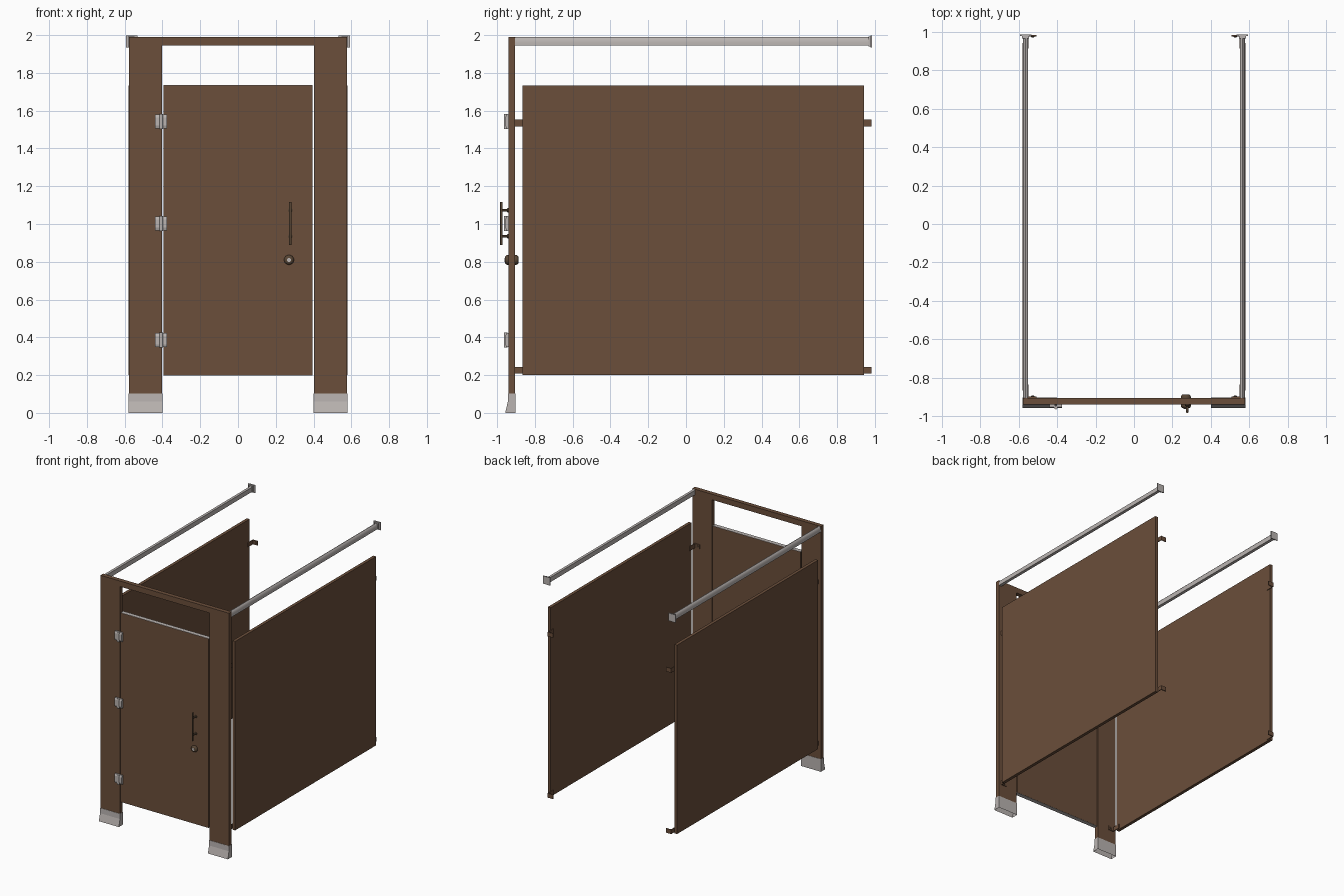
import bpy, bmesh, math
from mathutils import Vector, Matrix

if "Cube" in bpy.data.objects:
    bpy.data.objects.remove(bpy.data.objects["Cube"])


def material(name, rgb):
    m = bpy.data.materials.new(name)
    m.diffuse_color = (*rgb, 1)
    m.use_nodes = True
    m.node_tree.nodes["Principled BSDF"].inputs["Base Color"].default_value = m.diffuse_color
    return m


BROWN = material("brown panel", (0.145, 0.077, 0.043))
STEEL = material("brushed steel", (0.49, 0.455, 0.44))
BRONZE = material("dark bronze", (0.095, 0.06, 0.035))


def finish(name, bm, mat, smooth=False):
    bmesh.ops.recalc_face_normals(bm, faces=bm.faces)
    me = bpy.data.meshes.new(name)
    bm.to_mesh(me)
    bm.free()
    me.materials.append(mat)
    ob = bpy.data.objects.new(name, me)
    bpy.context.collection.objects.link(ob)
    if smooth:
        bpy.context.view_layer.objects.active = ob
        ob.select_set(True)
        bpy.ops.object.shade_smooth_by_angle(angle=math.radians(35))
        ob.select_set(False)
    return ob


def box(name, x, y, z, mat):
    bm = bmesh.new()
    bmesh.ops.create_cube(bm, size=1)
    for v in bm.verts:
        v.co = [(a + b) / 2 + c * (b - a) for c, (a, b) in zip(v.co, (x, y, z))]
    return finish(name, bm, mat)


def prism(name, pts, offset, mat, smooth=False):
    """Closed outline of 3D points pushed along an offset."""
    bm = bmesh.new()
    f = bm.faces.new([bm.verts.new(p) for p in pts])
    r = bmesh.ops.extrude_face_region(bm, geom=[f], use_keep_orig=True)
    bmesh.ops.translate(bm, vec=offset,
                        verts=[g for g in r["geom"] if isinstance(g, bmesh.types.BMVert)])
    return finish(name, bm, mat, smooth)


def lathe(name, profile, origin, axis, mat, n=20):
    """Spin (radius, distance) pairs about an axis through origin."""
    bm = bmesh.new()
    rings = [[bm.verts.new((r * math.cos(2 * math.pi * i / n),
                            r * math.sin(2 * math.pi * i / n), d)) for i in range(n)]
             for r, d in profile]
    for a, b in zip(rings, rings[1:]):
        for i in range(n):
            bm.faces.new((a[i], a[(i + 1) % n], b[(i + 1) % n], b[i]))
    bm.faces.new(rings[0])
    bm.faces.new(rings[-1])
    rot = Vector((0, 0, 1)).rotation_difference(Vector(axis)).to_matrix().to_4x4()
    bm.transform(Matrix.Translation(origin) @ rot)
    return finish(name, bm, mat, True)


def span(s, a, b):
    return tuple(sorted((s * a, s * b)))


FRONT, BACK = -0.94, -0.905

# Front frame: two pilasters joined by a header
outline = [(-.577, .09), (-.577, 1.99), (.577, 1.99), (.577, .09),
           (.402, .09), (.402, 1.945), (-.402, 1.945), (-.402, .09)]
prism("front_frame", [(x, FRONT, z) for x, z in outline], (0, BACK - FRONT, 0), BROWN)

# Door with metal strips along its top and bottom edges
box("door", (-.395, .395), (FRONT, BACK), (.2, 1.733), BROWN)
for n, z in (("top", 1.733), ("bottom", .198)):
    box("door_edge_" + n, (-.395, .395), (FRONT + .001, BACK - .001), (z, z + .002), STEEL)

for side, s in (("left", -1), ("right", 1)):
    # Flared shoe, open underneath
    section = [(-.957, 0), (-.950, .03), (-.943, .06), (-.942, .102),
               (-.903, .102), (-.903, 0)]
    shoe = prism("shoe_" + side, [(s * .4, y, z) for y, z in section],
                 (s * .179, 0, 0), STEEL)
    bm = bmesh.new()
    bm.from_mesh(shoe.data)
    bmesh.ops.delete(bm, geom=[f for f in bm.faces if f.calc_center_median().z < .001],
                     context='FACES')
    bm.to_mesh(shoe.data)
    bm.free()

    # Side panel
    box("side_panel_" + side, span(s, .555, .58), (-.865, .942), (.2, 1.733), BROWN)

    # Angle brackets on the inner face at each panel corner
    for end, wall, inner, d in (("front", BACK, -.835, 1), ("back", .983, .912, -1)):
        for level, z in (("lower", .208), ("upper", 1.517)):
            L = [(.555, wall), (.555, inner), (.549, inner), (.549, wall + d * .007),
                 (.508, wall + d * .007), (.508, wall)]
            tag = f"{side}_{end}_{level}"
            prism("bracket_" + tag, [(s * x, y, z) for x, y in L], (0, 0, .035), BROWN)
            lathe("bracket_screw_" + tag, [(.009, 0), (.008, .004), (.004, .006)],
                  (s * .527, wall + d * .007, z + .0175), (0, d, 0), BRONZE, 12)

    # Head rail with a rounded, sloping top
    rail = [(.552, 1.945), (.577, 1.945), (.577, 1.962), (.5745, 1.976), (.570, 1.985),
            (.564, 1.99), (.557, 1.988), (.552, 1.982)]
    prism("head_rail_" + side, [(s * x, BACK, z) for x, z in rail],
          (0, .98 - BACK, 0), STEEL, True)
    box("rail_wall_plate_" + side, span(s, .532, .594), (.978, .985), (1.935, 1.998), STEEL)
    box("rail_socket_" + side, span(s, .547, .582), (.965, .98), (1.941, 1.993), STEEL)

# Hinges: two leaves and a barrel
for i, z in enumerate((.385, 1.003, 1.543)):
    for leaf, a, b in (("frame", -.44, -.41), ("door", -.403, -.375)):
        pts = [(-.94, -.037), (-.951, -.037), (-.956, -.022), (-.956, .022),
               (-.951, .037), (-.94, .037)]
        prism(f"hinge_{leaf}_leaf_{i}", [(a, y, z + h) for y, h in pts],
              (b - a, 0, 0), STEEL)
    lathe(f"hinge_barrel_{i}", [(.009, -.04), (.009, .04)], (-.4065, -.955, z),
          (0, 0, 1), STEEL, 14)

# Pull handle
HX = .277
lathe("pull_bar", [(.006, .888), (.0065, .89), (.0065, 1.114), (.006, 1.116)],
      (HX, -.9775, 0), (0, 0, 1), BRONZE, 14)
for i, z in enumerate((.935, 1.073)):
    lathe(f"pull_post_{i}", [(.012, 0), (.012, .005), (.006, .008), (.006, .037)],
          (HX, FRONT, z), (0, -1, 0), BRONZE, 14)

# Latch: domed knob on both faces, with a steel indicator in front
dome = [(.026, 0), (.026, .006), (.024, .012), (.019, .017), (.012, .019)]
for n, y, d in (("outer", FRONT, -1), ("inner", BACK, 1)):
    lathe("latch_knob_" + n, dome, (.27, y, .81), (0, d, 0), BRONZE, 24)
lathe("latch_indicator", [(.011, 0), (.011, .003)], (.27, -.958, .81), (0, -1, 0), STEEL, 18)
